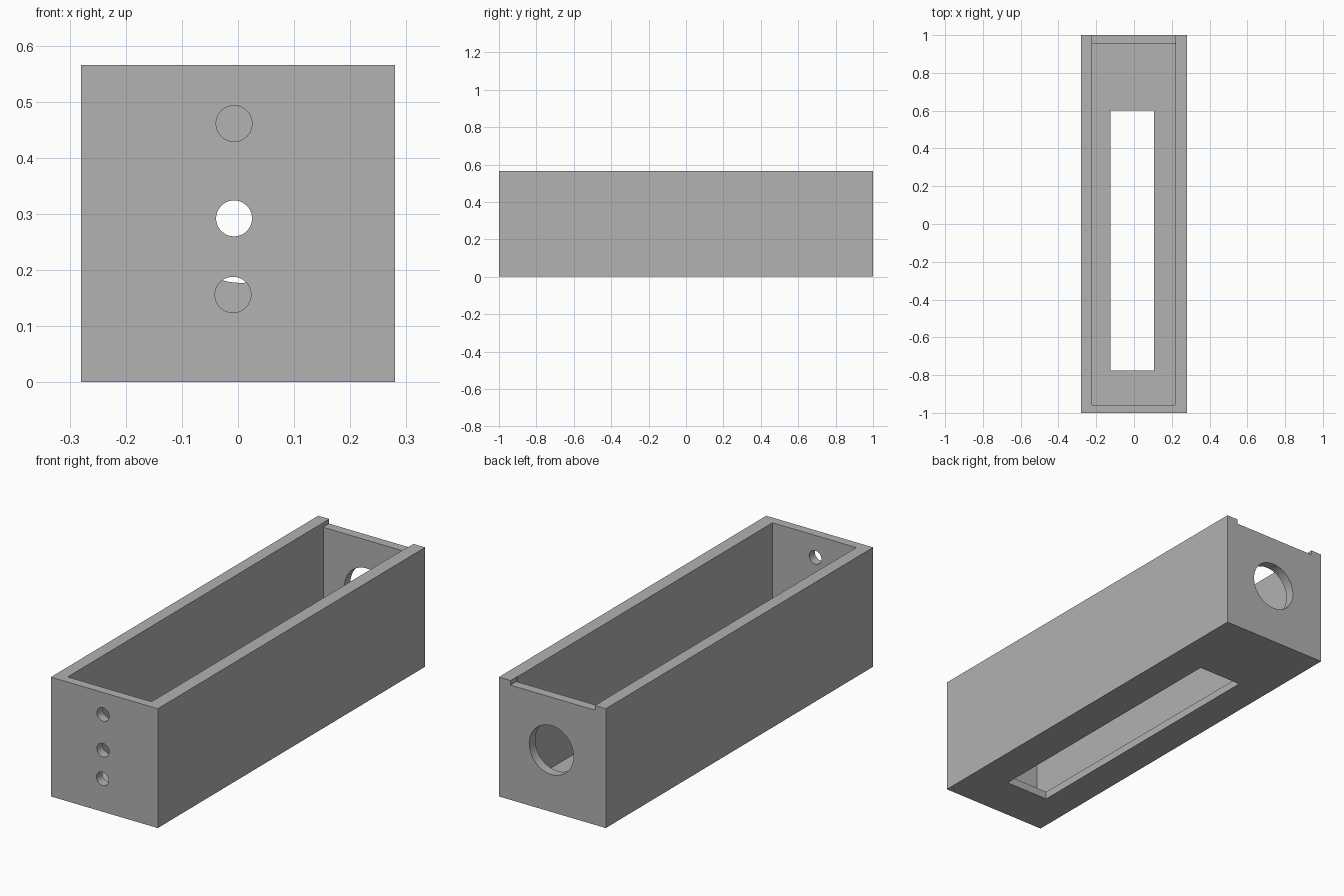
import bpy
import math

cube = bpy.data.objects.get("Cube")
if cube:
    bpy.data.objects.remove(cube, do_unlink=True)

grey = bpy.data.materials.new("plain grey")
grey.use_nodes = True
colour = (0.445, 0.445, 0.445, 1)
grey.diffuse_color = colour
grey.node_tree.nodes["Principled BSDF"].inputs["Base Color"].default_value = colour


def block(name, low, high):
    """Box between two opposite corners."""
    bpy.ops.mesh.primitive_cube_add(size=1)
    ob = bpy.context.object
    ob.name = name
    for v in ob.data.vertices:
        v.co = [h if c > 0 else l for c, l, h in zip(v.co, low, high)]
    ob.data.materials.append(grey)
    return ob


def bore(name, x, y, z, radius):
    """Round cutter running along y."""
    bpy.ops.mesh.primitive_cylinder_add(
        vertices=64, radius=radius, depth=0.2,
        location=(x, y, z), rotation=(math.pi / 2, 0, 0))
    ob = bpy.context.object
    ob.name = name
    ob.data.materials.append(grey)
    return ob


def cut(target, cutter):
    mod = target.modifiers.new(cutter.name, "BOOLEAN")
    mod.operation = "DIFFERENCE"
    mod.solver = "EXACT"
    mod.object = cutter
    bpy.ops.object.select_all(action="DESELECT")
    bpy.context.view_layer.objects.active = target
    target.select_set(True)
    bpy.ops.object.modifier_apply(modifier=mod.name)
    bpy.data.objects.remove(cutter, do_unlink=True)


# Open-topped housing
housing = block("housing", (-0.28, -1, 0), (0.28, 1, 0.565))
cut(housing, block("cavity", (-0.222, -0.957, 0.037), (0.217, 0.955, 0.7)))

# Long slot in the floor and lid notch in the back wall
cut(housing, block("floor_slot", (-0.125, -0.775, -0.1), (0.105, 0.6, 0.1)))
cut(housing, block("lid_notch", (-0.223, 0.95, 0.543), (0.219, 1.1, 0.7)))

# Three small front holes and one large back hole
for x, z in ((-0.007, 0.461), (-0.007, 0.292), (-0.009, 0.156)):
    cut(housing, bore("front_hole", x, -1, z, 0.032))
cut(housing, bore("back_hole", 0.005, 1, 0.293, 0.116))

# Smooth bores, sharp edges
bpy.context.view_layer.objects.active = housing
housing.select_set(True)
bpy.ops.object.shade_smooth_by_angle(angle=math.radians(30))
